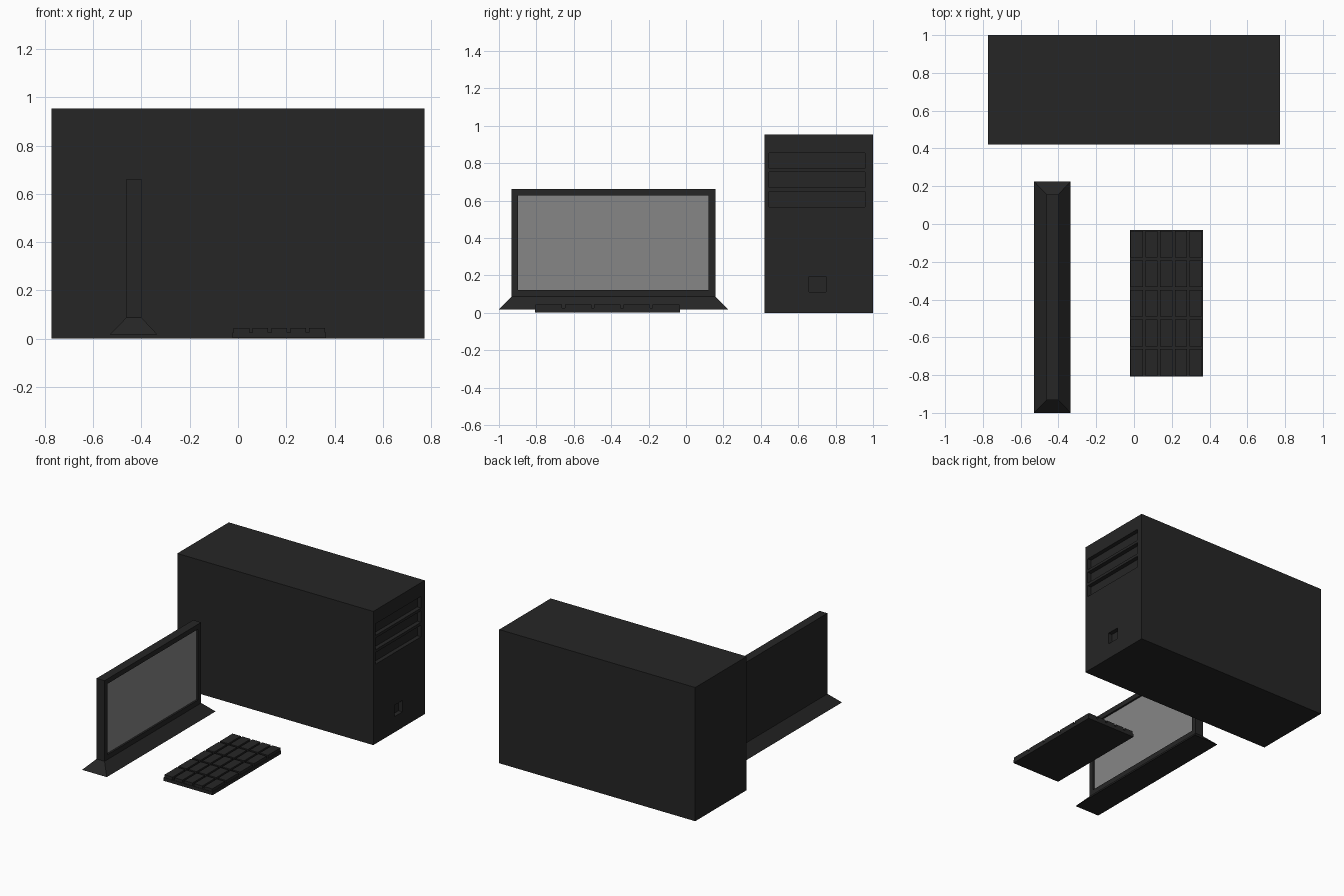
import bpy, bmesh

if "Cube" in bpy.data.objects:
    bpy.data.objects.remove(bpy.data.objects["Cube"])


def material(name, value):
    m = bpy.data.materials.new(name)
    m.diffuse_color = (value, value, value, 1)
    m.use_nodes = True
    m.node_tree.nodes["Principled BSDF"].inputs["Base Color"].default_value = m.diffuse_color
    return m


BLACK = material("black_plastic", 0.019)
GREY = material("screen_grey", 0.24)


def add_box(bm, lo, hi):
    verts = bmesh.ops.create_cube(bm, size=1)["verts"]
    for v in verts:
        v.co = [(a + b) / 2 + c * (b - a) for a, b, c in zip(lo, hi, v.co)]
    return verts


def finish(bm, name, mat=BLACK):
    mesh = bpy.data.meshes.new(name)
    bm.to_mesh(mesh)
    bm.free()
    mesh.materials.append(mat)
    ob = bpy.data.objects.new(name, mesh)
    bpy.context.collection.objects.link(ob)
    return ob


def box(name, lo, hi, mat=BLACK):
    bm = bmesh.new()
    add_box(bm, lo, hi)
    return finish(bm, name, mat)


def recess(ob, x, depth, openings):
    """Cut rectangular (y0, y1, z0, z1) pockets into the +x face."""
    bm = bmesh.new()
    for y0, y1, z0, z1 in openings:
        add_box(bm, (x - depth, y0, z0), (x + 0.1, y1, z1))
    cutter = finish(bm, "recess_cutter")
    cutter.hide_render = True
    mod = ob.modifiers.new("recess", "BOOLEAN")
    mod.operation = "DIFFERENCE"
    mod.solver = "EXACT"
    mod.object = cutter
    bpy.context.view_layer.objects.active = ob
    bpy.ops.object.modifier_apply(modifier=mod.name)
    bpy.data.objects.remove(cutter)


# Tower case with three drive bays and a button pocket
tower = box("tower_case", (-0.773, 0.42, 0), (0.773, 1.0, 0.953))
bays = [(0.445, 0.958, z, z + 0.083) for z in (0.772, 0.67, 0.567)]
recess(tower, 0.773, 0.03, bays + [(0.658, 0.749, 0.112, 0.193)])

# Monitor housing with its inset screen
monitor = box("monitor_housing", (-0.463, -0.932, 0.087), (-0.4, 0.157, 0.662))
recess(monitor, -0.4, 0.015, [(-0.898, 0.12, 0.122, 0.627)])
box("screen", (-0.42, -0.898, 0.122), (-0.413, 0.12, 0.627), GREY)

# Flared monitor stand: a box whose top narrows to the housing
bm = bmesh.new()
for v in add_box(bm, (-0.53, -1.0, 0.018), (-0.335, 0.226, 0.087)):
    if v.co.z > 0.05:
        v.co.x = -0.463 if v.co.x < -0.43 else -0.4
        v.co.y = -0.932 if v.co.y < 0 else 0.157
finish(bm, "monitor_stand")

# Keyboard plate and its 5 x 5 grid of keys
box("keyboard_base", (-0.022, -0.807, 0.002), (0.364, -0.033, 0.025))
bm = bmesh.new()
for i in range(5):
    for j in range(5):
        x, y = -0.018 + i * 0.0782, -0.804 + j * 0.1565
        add_box(bm, (x, y, 0.02), (x + 0.065, y + 0.142, 0.045))
finish(bm, "keyboard_keys")
